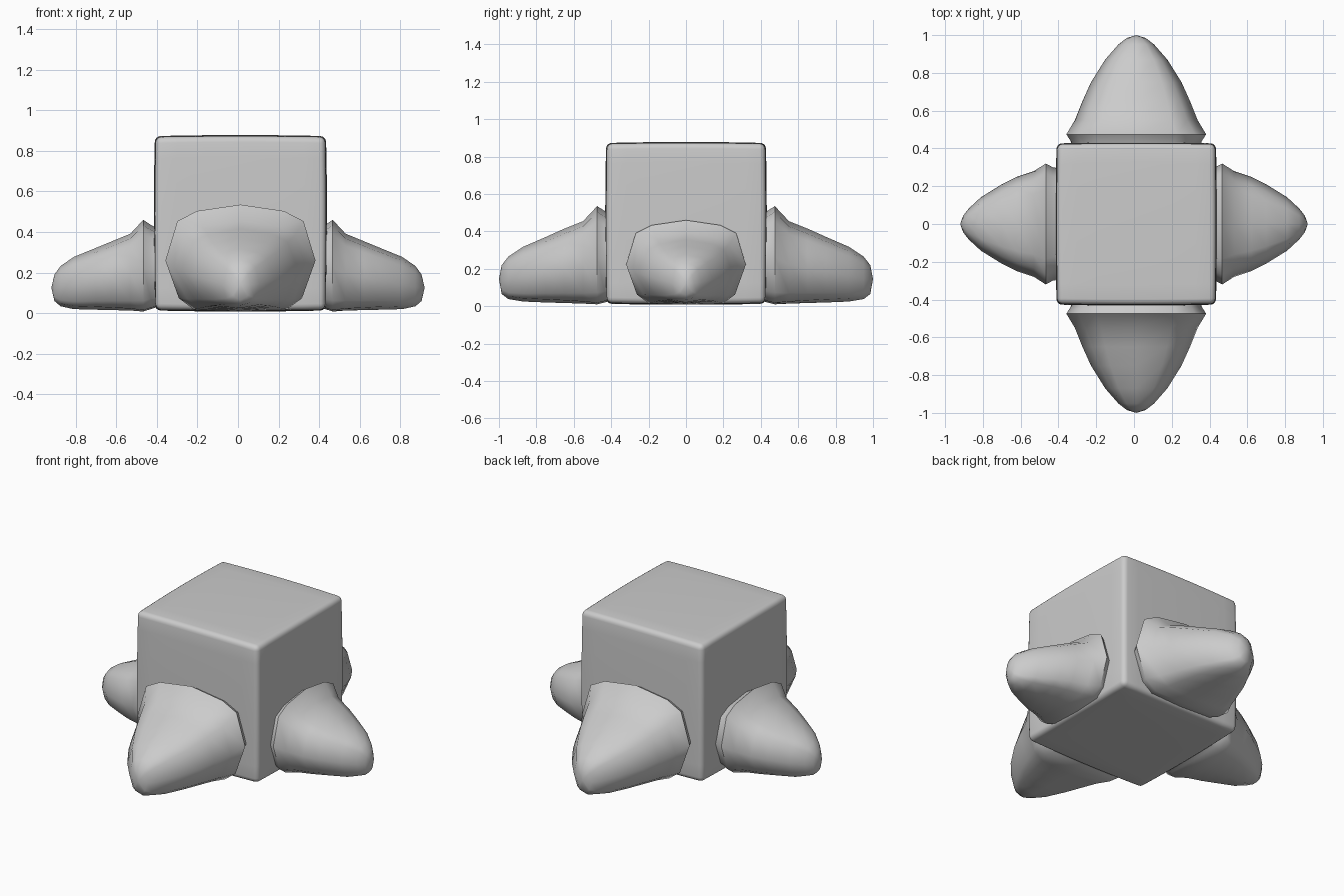
import bpy, bmesh, math
from mathutils import Vector, Matrix

if "Cube" in bpy.data.objects:
    bpy.data.objects.remove(bpy.data.objects["Cube"])


def finish(bm, name, angle):
    bmesh.ops.recalc_face_normals(bm, faces=bm.faces)
    me = bpy.data.meshes.new(name)
    bm.to_mesh(me)
    bm.free()
    ob = bpy.data.objects.new(name, me)
    bpy.context.collection.objects.link(ob)
    bpy.ops.object.select_all(action='DESELECT')
    ob.select_set(True)
    bpy.context.view_layer.objects.active = ob
    bpy.ops.object.shade_smooth_by_angle(angle=math.radians(angle))
    return ob


# Body: slightly pillowed cube with rounded edges
bm = bmesh.new()
bmesh.ops.create_cube(bm, size=2)
bmesh.ops.subdivide_edges(bm, edges=bm.edges[:], cuts=7, use_grid_fill=True)
half = Vector((0.427, 0.432, 0.435))
for v in bm.verts:
    x, y, z = v.co
    s = Vector((y*y + z*z, x*x + z*z, x*x + y*y))
    v.co = Vector([v.co[i] * half[i] * (1 - 0.011 * s[i]) for i in range(3)])
    v.co += Vector((0.012, 0, 0.443))
sharp = [e for e in bm.edges if e.calc_face_angle(0) > math.radians(45)]
bmesh.ops.bevel(bm, geom=sharp, offset=0.03, segments=4, profile=0.5, affect='EDGES')
finish(bm, "body", 40)

# Normalised leg cross-section (right half, bottom to top)
SECTION = [(0, -1), (0.62, -0.97), (0.82, -0.76), (1, -0.05),
           (0.84, 0.69), (0.58, 0.88), (0, 1)]
SECTION += [(-a, b) for a, b in SECTION[-2:0:-1]]

# Leg stations: distance out, half width, bottom, top
LONG = [(0.40, 0.34, 0.03, 0.50), (0.435, 0.345, 0.02, 0.51), (0.475, 0.37, 0.01, 0.535),
        (0.55, 0.325, 0.014, 0.455), (0.65, 0.285, 0.017, 0.415), (0.75, 0.24, 0.02, 0.37),
        (0.87, 0.165, 0.025, 0.318), (0.95, 0.095, 0.038, 0.265), (0.985, 0.05, 0.065, 0.22)]
SHORT = [(0.40, 0.295, 0.03, 0.42), (0.43, 0.30, 0.02, 0.435), (0.467, 0.32, 0.008, 0.46),
         (0.53, 0.28, 0.013, 0.392), (0.62, 0.25, 0.015, 0.355), (0.70, 0.21, 0.017, 0.322),
         (0.81, 0.142, 0.02, 0.277), (0.875, 0.082, 0.034, 0.232), (0.905, 0.043, 0.06, 0.19)]


def leg(name, stations, tip, turn, shift=0):
    """Loft rings outward along -y, then turn about z."""
    bm = bmesh.new()
    rings = []
    n = len(SECTION)
    for k, (d, w, z0, z1) in enumerate(stations):
        t = max(0, (k - 2) / 6)          # blend toward an ellipse at the tip
        ring = []
        for a, b in SECTION:
            r = 1 + t * (1 / math.hypot(a, b) - 1)
            ring.append(bm.verts.new((w * a * r, -d,
                                      (z0 + z1) / 2 + (z1 - z0) / 2 * b * r)))
        rings.append(ring)
    for r0, r1 in zip(rings, rings[1:]):
        for i in range(n):
            j = (i + 1) % n
            bm.faces.new((r0[i], r0[j], r1[j], r1[i]))
    end = bm.verts.new((0, -tip[0], tip[1]))
    for i in range(n):
        bm.faces.new((rings[-1][i], rings[-1][(i + 1) % n], end))
    bm.faces.new(rings[0])
    bm.transform(Matrix.Translation((shift, 0, 0)) @ Matrix.Rotation(math.radians(turn), 4, 'Z'))
    return finish(bm, name, 50)


# Four legs around the body
leg("front_leg", LONG, (1.0, 0.145), 0, 0.012)
leg("back_leg", LONG, (1.0, 0.145), 180, 0.012)
leg("right_leg", SHORT, (0.92, 0.125), 90)
leg("left_leg", SHORT, (0.92, 0.125), -90)
